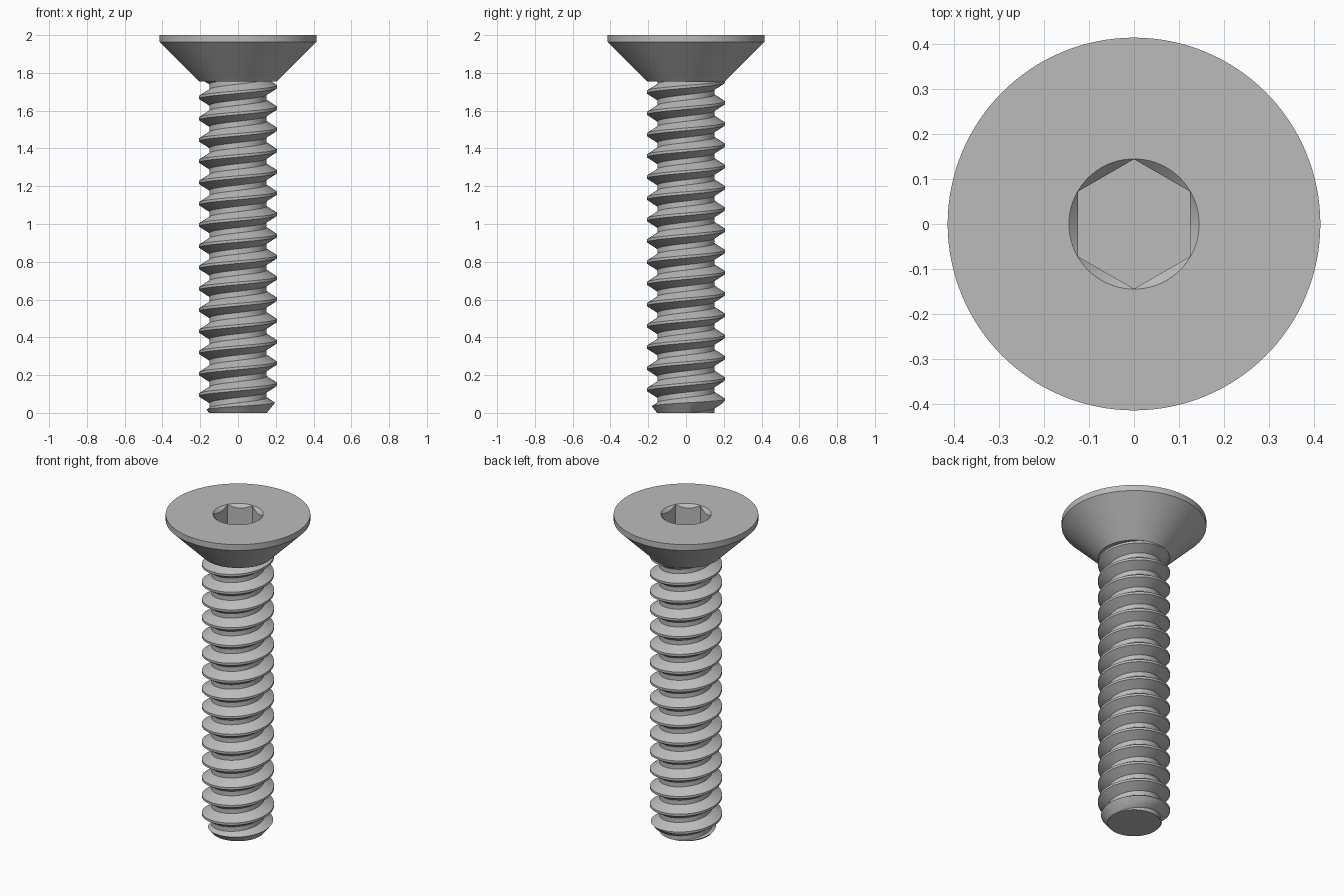
import bpy, bmesh
from math import pi, sin, cos, tau, radians

if "Cube" in bpy.data.objects:
    bpy.data.objects.remove(bpy.data.objects["Cube"])

PITCH = 0.1125
MAJOR, MINOR = 0.207, 0.152
NECK_Z = 1.755
SEG = 72

steel = bpy.data.materials.new("steel grey")
steel.use_nodes = True
GREY = (0.5, 0.5, 0.5, 1)
steel.diffuse_color = GREY
steel.node_tree.nodes["Principled BSDF"].inputs["Base Color"].default_value = GREY


def make_object(name, bm):
    bmesh.ops.recalc_face_normals(bm, faces=bm.faces)
    mesh = bpy.data.meshes.new(name)
    bm.to_mesh(mesh)
    bm.free()
    obj = bpy.data.objects.new(name, mesh)
    bpy.context.collection.objects.link(obj)
    mesh.materials.append(steel)
    return obj


def lathe(name, profile, seg, turn=0.0):
    """Solid of revolution with capped ends from (radius, z) pairs."""
    bm = bmesh.new()
    rings = [[bm.verts.new((r * cos(tau * i / seg + turn), r * sin(tau * i / seg + turn), z))
              for i in range(seg)] for r, z in profile]
    for a, b in zip(rings, rings[1:]):
        for i in range(seg):
            j = (i + 1) % seg
            bm.faces.new((a[i], a[j], b[j], b[i]))
    bm.faces.new(rings[0][::-1])
    bm.faces.new(rings[-1])
    return make_object(name, bm)


def apply_boolean(obj, cutter, operation):
    mod = obj.modifiers.new("cut", 'BOOLEAN')
    mod.operation = operation
    mod.solver = 'EXACT'
    mod.object = cutter
    bpy.context.view_layer.objects.active = obj
    bpy.ops.object.modifier_apply(modifier=mod.name)
    bpy.data.objects.remove(cutter)


def smooth(obj):
    bpy.ops.object.select_all(action='DESELECT')
    obj.select_set(True)
    bpy.context.view_layer.objects.active = obj
    bpy.ops.object.shade_smooth_by_angle(angle=radians(25))


# Threaded shaft: sweep one tooth profile along a right-handed helix
tooth = [(MAJOR, -1 / 16), (MAJOR, 1 / 16), (MINOR, 3 / 8), (MINOR, 5 / 8), (MAJOR, 15 / 16)]
bm = bmesh.new()
rows = []
for i in range(20 * SEG + 1):
    a = tau * i / SEG
    z0 = 0.039 + PITCH * (i / SEG - 3)
    rows.append([bm.verts.new((r * cos(a), r * sin(a), z0 + f * PITCH)) for r, f in tooth])
for p, q in zip(rows, rows[1:]):
    for j in range(len(tooth) - 1):
        bm.faces.new((p[j], q[j], q[j + 1], p[j + 1]))
bmesh.ops.remove_doubles(bm, verts=bm.verts, dist=0.0002)

# Trim both ends flat and cap them
for z, up in ((0, -1), (NECK_Z + 0.01, 1)):
    geom = bm.verts[:] + bm.edges[:] + bm.faces[:]
    bmesh.ops.bisect_plane(bm, geom=geom, plane_co=(0, 0, z), plane_no=(0, 0, up), clear_outer=True)
    rim = [e for e in bm.edges if e.is_boundary and all(abs(v.co.z - z) < 1e-4 for v in e.verts)]
    bmesh.ops.holes_fill(bm, edges=rim, sides=0)
shaft = make_object("threaded_shaft", bm)

# Chamfered tip
envelope = lathe("tip_envelope", [(0.145, -0.01), (0.233, 0.1), (0.233, 1.9)], SEG)
envelope.hide_render = True
apply_boolean(shaft, envelope, 'INTERSECT')
smooth(shaft)

# Countersunk head
head = lathe("countersunk_head", [(MAJOR, NECK_Z), (0.415, 1.963), (0.415, 2.0)], 128)

# Hexagonal socket with a conical lead-in
hexagon = lathe("socket_cutter", [(0.1443, 1.85), (0.1443, 2.1)], 6, pi / 2)
lead_in = lathe("lead_in_cutter", [(0.105, 1.96), (0.165, 2.02)], 96)
for cutter in (hexagon, lead_in):
    cutter.hide_render = True
    apply_boolean(head, cutter, 'DIFFERENCE')
smooth(head)
